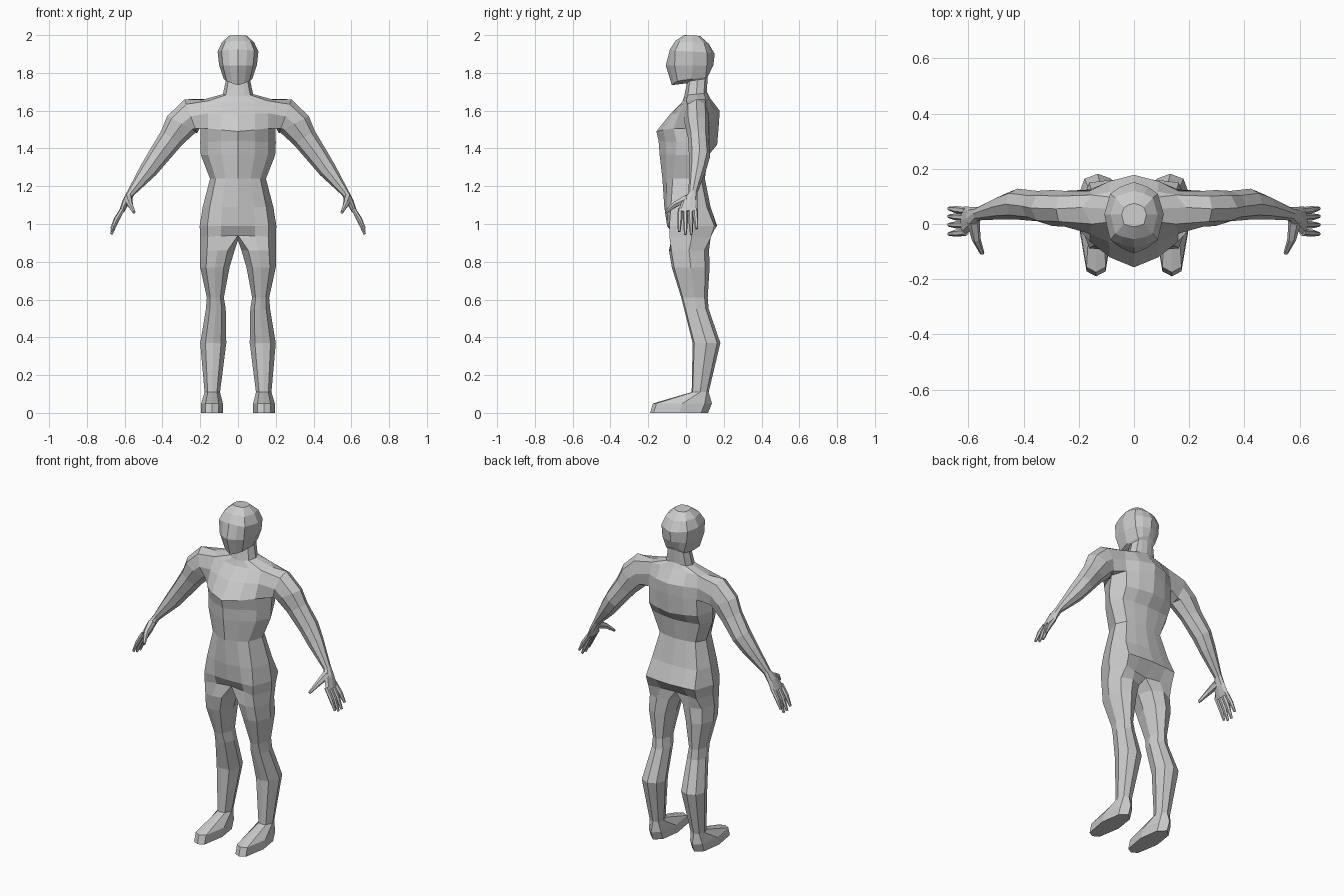
import bpy, bmesh, math
from mathutils import Vector

if "Cube" in bpy.data.objects:
    bpy.data.objects.remove(bpy.data.objects["Cube"])

skin = bpy.data.materials.new("light_grey")
skin.diffuse_color = (0.6, 0.6, 0.6, 1)
skin.use_nodes = True
skin.node_tree.nodes["Principled BSDF"].inputs["Base Color"].default_value = skin.diffuse_color


def mix(a, b, t):
    return a + (b - a) * t


def finish(bm, name):
    """Turn a half mesh into a flat-shaded mirrored object."""
    loose = [v for v in bm.verts if not v.link_faces]
    bmesh.ops.delete(bm, geom=loose, context='VERTS')
    bmesh.ops.recalc_face_normals(bm, faces=bm.faces[:])
    me = bpy.data.meshes.new(name)
    bm.to_mesh(me)
    bm.free()
    me.materials.append(skin)
    ob = bpy.data.objects.new(name, me)
    bpy.context.collection.objects.link(ob)
    m = ob.modifiers.new("mirror", 'MIRROR')
    m.use_clip = True
    m.merge_threshold = 0.0005
    return ob


def bridge(bm, a, b, closed=True, skip=()):
    n = len(a)
    for i in range(n if closed else n - 1):
        if i not in skip:
            j = (i + 1) % n
            bm.faces.new((a[i], a[j], b[j], b[i]))


def half_row(bm, zf, zb, w, yf, yq, ys, yr, yb):
    """Half cross-section from front centre round the side to back centre."""
    xs = (0, .45, .8, 1, .8, .45, 0)
    ys_ = (yf, mix(yf, yq, .4), yq, ys, yr, mix(yb, yr, .4), yb)
    return [bm.verts.new((x * w, y, mix(zf, zb, i / 6)))
            for i, (x, y) in enumerate(zip(xs, ys_))]


# z front, z back, half width, y: front, front corner, side, back corner, back
TORSO = [
    (.94, .92, .20, -.065, -.088, .03, .13, .10),
    (.99, .99, .203, -.10, -.088, .03, .15, .165),
    (1.09, 1.09, .187, -.115, -.08, .03, .11, .13),
    (1.24, 1.24, .148, -.125, -.07, .02, .08, .10),
    (1.37, 1.36, .197, -.14, -.055, .03, .095, .115),
    (1.44, 1.42, .20, -.145, -.05, .03, .125, .165),
    (1.49, 1.54, .198, -.157, -.065, .045, .125, .175),
    (1.58, 1.60, .20, -.085, -.035, .05, .12, .178),
    (1.645, 1.67, .19, -.02, .0, .06, .105, .125),
]
HEAD = [
    (1.675, 1.70, .08, -.01, .01, .055, .095, .11),
    (1.745, 1.78, .064, .005, .02, .06, .10, .115),
    (1.735, 1.80, .075, -.075, -.045, .03, .105, .125),
    (1.84, 1.84, .10, -.107, -.06, .035, .11, .145),
    (1.925, 1.90, .108, -.085, -.058, .035, .11, .152),
    (1.97, 1.955, .085, -.055, -.035, .035, .095, .12),
    (2.0, 1.995, .045, -.01, .0, .035, .06, .075),
]
# z, inner x, outer x, front y, back y
LEG = [
    (.86, .018, .20, -.09, .122), (.77, .045, .20, -.075, .125),
    (.61, .075, .165, -.025, .115), (.55, .065, .17, -.01, .12),
    (.37, .062, .20, .035, .182), (.11, .095, .177, .03, .12),
    (.05, .08, .195, -.175, .137), (0, .08, .195, -.19, .117),
]
LEG_SHAPE = [(.2, .06), (.5, 0), (.8, .06), (1, .5), (.85, .88), (.5, 1),
             (.15, .88), (0, .5)]
# x, y, z, thickness radius, y radius, direction below horizontal (degrees)
ARM = [
    (.25, .055, 1.57, .096, .065, 20), (.297, .058, 1.53, .088, .065, 62),
    (.35, .065, 1.457, .067, .055, 58), (.423, .072, 1.358, .056, .056, 50),
    (.473, .062, 1.287, .048, .045, 55), (.567, .037, 1.165, .021, .024, 55),
    (.592, .02, 1.12, .02, .042, 58), (.617, .01, 1.065, .013, .054, 62),
]

# Body: torso, neck and head in one skin
bm = bmesh.new()
rows = [half_row(bm, *r) for r in TORSO + HEAD]
for k in range(len(rows) - 1):
    bridge(bm, rows[k], rows[k + 1], False, (2, 3) if k in (6, 7) else ())
bm.faces.new(rows[-1])

# Leg and foot grow from the hip row plus a crotch point
ring = rows[0] + [bm.verts.new((0, .025, .915))]
for z, xi, xo, yf, yb in LEG:
    nxt = [bm.verts.new((mix(xi, xo, u), mix(yf, yb, v), z)) for u, v in LEG_SHAPE]
    bridge(bm, ring, nxt)
    ring = nxt
bm.faces.new(ring)

# Arm and palm grow from the opening in the side of the chest
A, M, B = rows[6:9]
ring = [A[2], A[3], A[4], M[4], B[4], B[3], B[2], M[2]]
for x, y, z, rn, ry, deg in ARM:
    t = math.radians(deg)
    up = Vector((math.sin(t), 0, math.cos(t)))
    nxt = []
    for k in range(8):
        a = (k - 1) * math.pi / 4
        nxt.append(bm.verts.new(Vector((x, y, z)) - up * rn * math.cos(a)
                                + Vector((0, ry * math.sin(a), 0))))
    bridge(bm, ring, nxt)
    ring = nxt
bm.faces.new(ring)
finish(bm, "body")


def tube(bm, path, radii, sides=6):
    """Tapered closed tube along a short path."""
    pts = [Vector(p) for p in path]
    rot = (pts[-1] - pts[0]).to_track_quat('Z', 'Y')
    ring = None
    for p, r in zip(pts, radii):
        nxt = [bm.verts.new(p + rot @ Vector((r * math.cos(a), r * math.sin(a), 0)))
               for a in (2 * math.pi * k / sides for k in range(sides))]
        if ring:
            bridge(bm, ring, nxt)
        else:
            bm.faces.new(nxt)
        ring = nxt
    bm.faces.new(ring)


# Fingers and thumb
bm = bmesh.new()
for y0, y1, drop in ((-.03, -.036, .96), (-.003, -.003, .945),
                     (.024, .028, .945), (.048, .056, .975)):
    tube(bm, [(.61, y0, 1.08), (.645, mix(y0, y1, .5), mix(1.08, drop, .5)),
              (.671, y1, drop)], (.013, .013, .007))
tube(bm, [(.582, .01, 1.135), (.572, -.055, 1.105), (.55, -.107, 1.062)],
     (.024, .016, .008))
finish(bm, "fingers")
